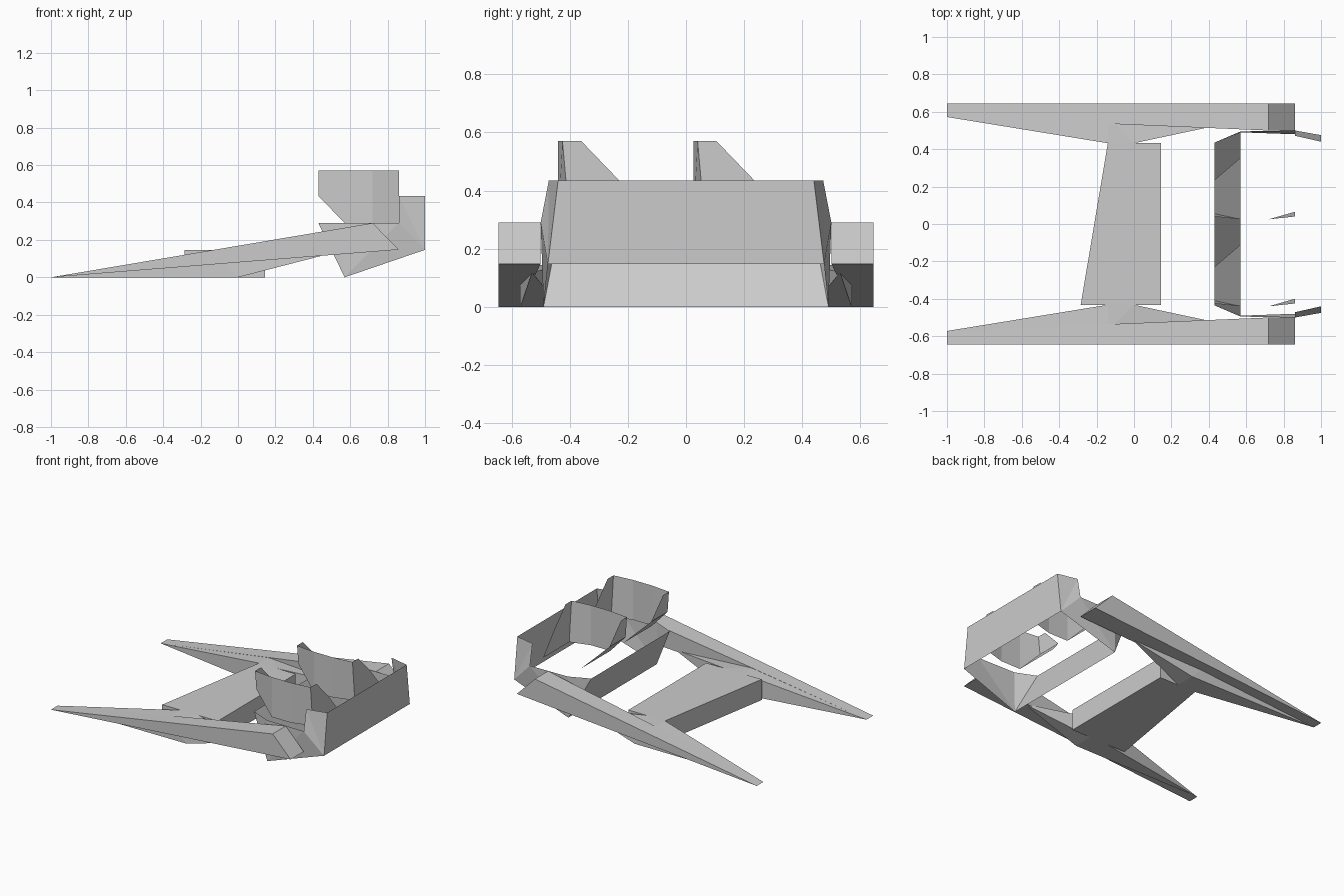
import bpy, bmesh

if "Cube" in bpy.data.objects:
    bpy.data.objects.remove(bpy.data.objects["Cube"])


def finish(name, bm):
    me = bpy.data.meshes.new(name)
    bm.normal_update()
    bm.to_mesh(me)
    bm.free()
    ob = bpy.data.objects.new(name, me)
    bpy.context.collection.objects.link(ob)
    return ob


def hull(name, pts):
    bm = bmesh.new()
    for p in pts:
        bm.verts.new(p)
    bmesh.ops.convex_hull(bm, input=bm.verts)
    loose = [v for v in bm.verts if not v.link_faces]
    bmesh.ops.delete(bm, geom=loose, context='VERTS')
    bmesh.ops.recalc_face_normals(bm, faces=bm.faces)
    return finish(name, bm)


def panels(name, polys):
    bm = bmesh.new()
    for poly in polys:
        bm.faces.new([bm.verts.new(p) for p in poly])
    bmesh.ops.remove_doubles(bm, verts=bm.verts, dist=0.001)
    return finish(name, bm)


for s, side in ((-1, "front"), (1, "back")):
    # long tapering side prong
    hull(side + "_prong", [
        (x, s * y, z) for x, yi, z in ((-1, .572, 0), (.72, .5, .29), (.86, .5, .148))
        for y in (yi, .645)])

    # bracket between the prong and the cross beam
    hull(side + "_bracket", [
        (-1, s * .572, 0), (.46, s * .53, .118), (0, s * .57, 0), (-.14, s * .572, .143)] +
        [(x, s * .432, z) for x in (-.14, 0) for z in (0, .145)])

    # side wall of the cabin, with the folded rear corner
    panels(side + "_side_wall", [
        [(.43, s * .435, .29), (.57, s * .495, .29), (.57, s * .49, 0)],
        [(.57, s * .49, 0), (.57, s * .495, .29), (.86, s * .5, .29)],
        [(.57, s * .49, 0), (.86, s * .5, .29), (1, s * .475, .147)],
        [(.86, s * .5, .29), (.86, s * .472, .435), (1, s * .475, .147)],
        [(.86, s * .472, .435), (1, s * .44, .435), (1, s * .475, .147)]])

# cross beam, skewed on its leading edge
hull("cross_beam", [(x, y, z) for x, y in ((-.14, .432), (.145, .432), (.145, -.432), (-.285, -.432))
                    for z in (0, .145)])

# sloped plate at the front of the cabin
panels("cabin_plate", [[(.43, -.435, .29), (.43, .435, .29), (.57, .49, 0), (.57, -.49, 0)]])

# upright tail panel
panels("tail_panel", [[(1, -.475, .147), (1, .475, .147), (1, .44, .435), (1, -.44, .435)]])

# two seats: bent back panel with a fin at either end
for y, side in ((-.44, "front"), (.025, "back")):
    panels(side + "_seat", [
        [(.57, y, .29), (.72, y, .29), (.72, y, .57), (.57, y, .57)],
        [(.57, y, .29), (.57, y, .57), (.43, y + .015, .57), (.43, y + .03, .435)],
        [(.72, y, .29), (.86, y + .04, .29), (.86, y + .015, .57), (.72, y, .57)],
        [(.43, y + .015, .57), (.43, y + .08, .57), (.43, y + .21, .435), (.43, y + .03, .435)],
        [(.43, y + .03, .435), (.43, y + .21, .435), (.57, y + .33, .29), (.57, y, .29)],
        [(.86, y + .015, .57), (.86, y + .08, .57), (.86, y + .21, .435),
         (.86, y + .33, .29), (.86, y + .04, .29)]])
